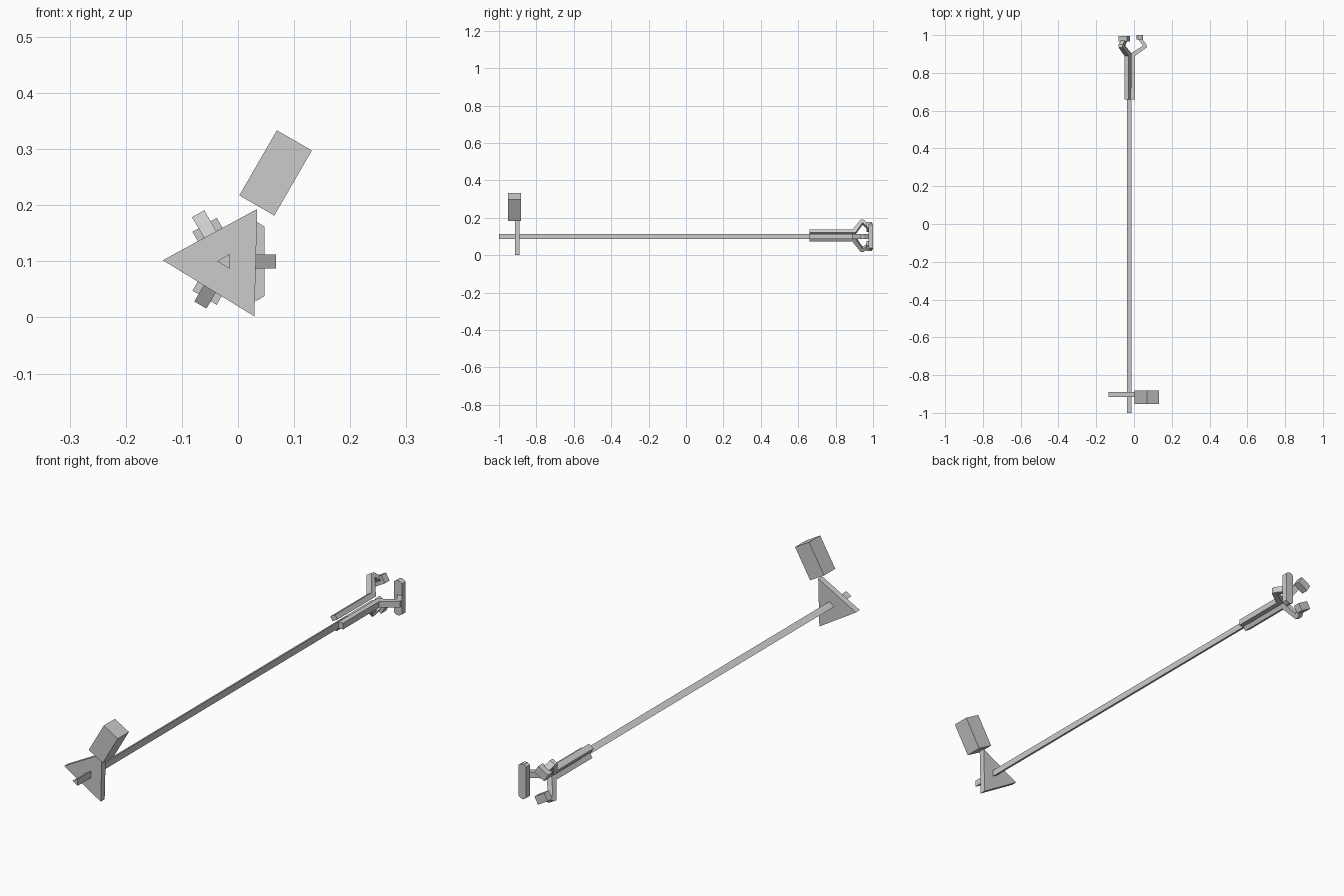
import bpy, bmesh
from math import radians, cos, sin
from mathutils import Matrix, Vector

if "Cube" in bpy.data.objects:
    bpy.data.objects.remove(bpy.data.objects["Cube"])

CX, CZ = -0.022, 0.1          # axis of the pole


def add_mesh(name, bm):
    bmesh.ops.recalc_face_normals(bm, faces=bm.faces)
    me = bpy.data.meshes.new(name)
    bm.to_mesh(me)
    bm.free()
    ob = bpy.data.objects.new(name, me)
    bpy.context.collection.objects.link(ob)
    return ob


def prism(name, profile, offset, matrix=None):
    """Extrude a closed 3D outline along offset."""
    bm = bmesh.new()
    face = bm.faces.new([bm.verts.new(p) for p in profile])
    ext = bmesh.ops.extrude_face_region(bm, geom=[face], use_keep_orig=True)
    moved = [g for g in ext["geom"] if isinstance(g, bmesh.types.BMVert)]
    bmesh.ops.translate(bm, verts=moved, vec=Vector(offset))
    if matrix:
        bm.transform(matrix)
    return add_mesh(name, bm)


def box(name, size, matrix):
    bm = bmesh.new()
    bmesh.ops.create_cube(bm, size=1)
    bm.transform(matrix @ Matrix.Diagonal((*size, 1)))
    return add_mesh(name, bm)


def triangle(cx, cz, r, y, turn=0):
    angles = [radians(180 + turn + 120 * i) for i in range(3)]
    return [(cx + r * cos(a), y, cz + r * sin(a)) for a in angles]


# Pole and triangular guard
prism("pole", triangle(CX, CZ, 0.0155, -1.0), (0, 1.72, 0))
prism("guard", triangle(-0.0235, 0.099, 0.1105, -0.915, -1.5), (0, 0.025, 0))

# Tilted block on the guard corner
box("side_block", (0.134, 0.072, 0.071),
    Matrix.Translation((0.067, -0.9175, 0.2575))
    @ Matrix.Rotation(radians(-60), 4, 'Y') @ Matrix.Rotation(radians(90), 4, 'X'))

# Three bent prongs: angle around the pole, radius of arm, radius of elbow
for i, (angle, arm, elbow) in enumerate([(0, 0.028, 0.09), (120, 0.036, 0.098), (240, 0.025, 0.09)]):
    place = Matrix.Translation((CX, 0, CZ)) @ Matrix.Rotation(radians(-angle), 4, 'Y')
    outline = [(arm, 0.66), (arm, 0.89), (elbow, 0.935), (elbow - 0.002, 0.95),
               (0.06, 0.987), (0.046, 0.976), (elbow - 0.02, 0.944),
               (arm - 0.02, 0.905), (arm - 0.02, 0.66)]
    prism(f"prong_{i}", [(r, y, -0.0125) for r, y in outline], (0, 0, 0.025), place)
    # Finger tips on the two left prongs
    if i:
        box(f"tip_{i}", (0.033, 0.03, 0.05), place @ Matrix.Translation((0.0585, 0.98, 0)))

# Long chamfered plate on the right prong
plate = [(0.034, 0.03), (0.047, 0.038), (0.047, 0.162), (0.034, 0.17),
         (0.022, 0.17), (0.012, 0.162), (0.012, 0.038), (0.022, 0.03)]
prism("end_plate", [(x, 0.976, z) for x, z in plate], (0, 0.024, 0))
